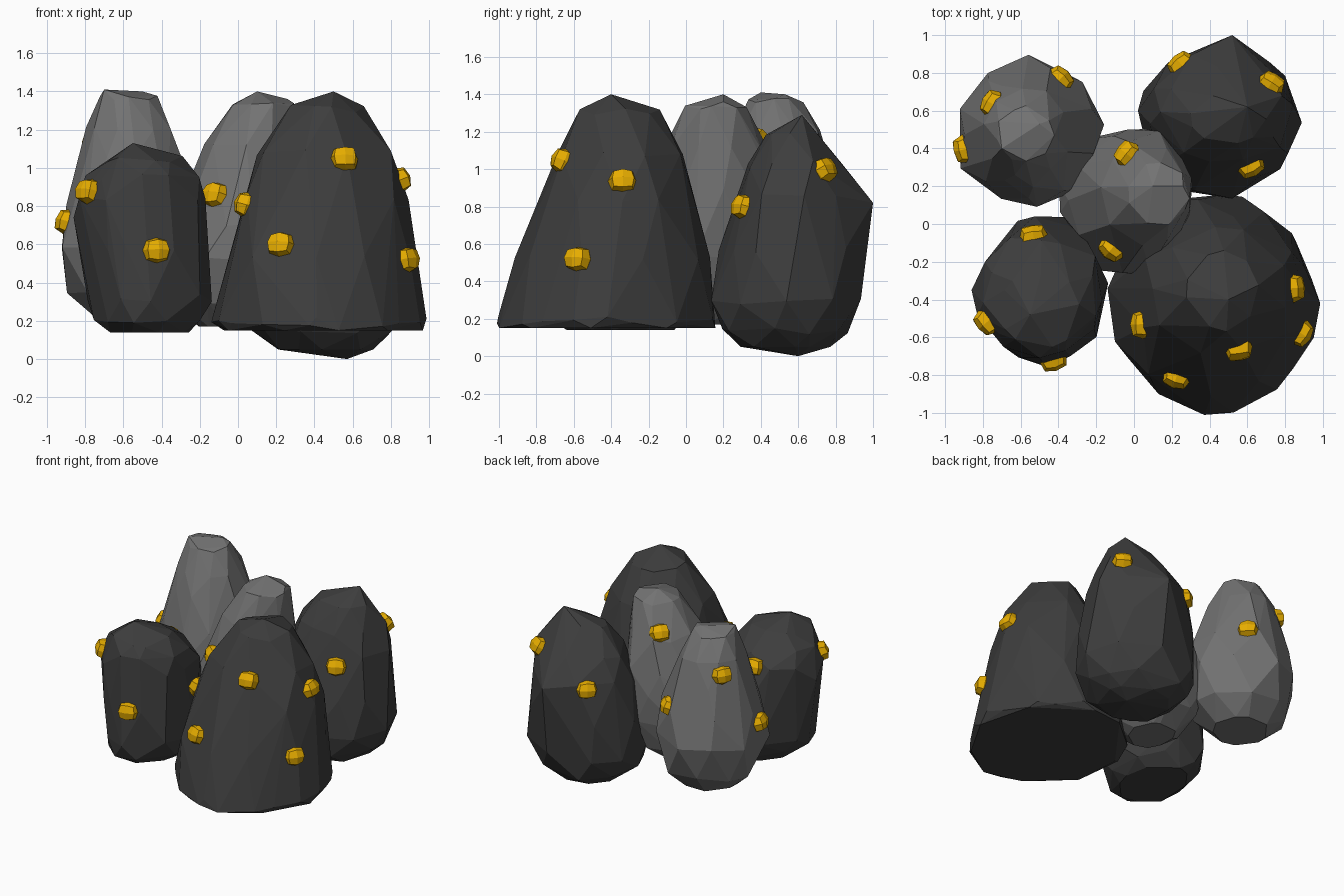
import bpy, bmesh, math, random
from mathutils import Vector
from mathutils.bvhtree import BVHTree

cube = bpy.data.objects.get("Cube")
if cube:
    bpy.data.objects.remove(cube)


def make_material(name, colour):
    mat = bpy.data.materials.new(name)
    mat.use_nodes = True
    mat.diffuse_color = (*colour, 1)
    shader = next(n for n in mat.node_tree.nodes if n.type == 'BSDF_PRINCIPLED')
    shader.inputs["Base Color"].default_value = (*colour, 1)
    return mat


DARK = make_material("dark stone", (.047, .047, .047))
LIGHT = make_material("light stone", (.17, .17, .17))
GOLD = make_material("gold", (.8, .42, 0))


def add_object(name, bm, material):
    mesh = bpy.data.meshes.new(name)
    bm.to_mesh(mesh)
    bm.free()
    mesh.materials.append(material)
    obj = bpy.data.objects.new(name, mesh)
    bpy.context.collection.objects.link(obj)
    return obj


def centre(section):
    z, x0, x1, y0, y1 = section
    return Vector(((x0 + x1) / 2, (y0 + y1) / 2, z))


def bulge(low, high, t):
    """Section between two others, swelling outwards on the way up."""
    ease = t ** 1.6
    sizes = [a + (b - a) * ease for a, b in zip(low[1:], high[1:])]
    return (low[0] + (high[0] - low[0]) * t, *sizes)


def undercut(belly, bottom, scale, t):
    """Section below the belly, shrinking towards the underside."""
    mid = centre(belly)
    shrink = 1 - (1 - scale) * t ** 3
    xs = [mid.x + (x - mid.x) * shrink for x in belly[1:3]]
    ys = [mid.y + (y - mid.y) * shrink for y in belly[3:]]
    return (belly[0] + (bottom - belly[0]) * t, *xs, *ys)


def faceted_rock(bottom, scale, belly, shoulder, crown, corners, seed, sides=9):
    """Chipped convex boulder around uneven oval sections and sharp corners."""
    sections = [undercut(belly, bottom, scale, t) for t in (1, .7)]
    sections += [bulge(belly, shoulder, t) for t in (0, .5)]
    sections += [bulge(shoulder, crown, t) for t in (0, .5, 1)]
    rng = random.Random(seed)
    bm = bmesh.new()
    for level, section in enumerate(sections):
        z, x0, x1, y0, y1 = section
        chip = .04 if level else 0
        for i in range(sides):
            angle = math.tau * (i + level / 2 + rng.uniform(-.3, .3)) / sides
            reach = rng.uniform(.95, 1.05) / 2
            offset = Vector((math.cos(angle) * (x1 - x0) * reach,
                             math.sin(angle) * (y1 - y0) * reach,
                             rng.uniform(0, chip)))
            bm.verts.new(centre(section) + offset)
    for corner in corners:
        bm.verts.new(corner)
    hull = bmesh.ops.convex_hull(bm, input=bm.verts)
    spare = {g for g in hull["geom_interior"] + hull["geom_unused"]
             if isinstance(g, bmesh.types.BMVert)}
    bmesh.ops.delete(bm, geom=list(spare), context='VERTS')
    bmesh.ops.dissolve_limit(bm, angle_limit=math.radians(5),
                             verts=bm.verts, edges=bm.edges)
    bmesh.ops.recalc_face_normals(bm, faces=bm.faces)
    return bm


def add_nugget(name, tree, axis, bearing, height, seed):
    """Rounded, slightly uneven cube seated in the stone along its normal."""
    rng = random.Random(seed)
    angle = math.radians(bearing)
    outward = Vector((math.cos(angle), math.sin(angle), 0))
    start = Vector((axis.x, axis.y, height)) + outward * 2
    point, normal, _, _ = tree.ray_cast(start, -outward)
    seat = point - normal * .012
    bm = bmesh.new()
    bmesh.ops.create_cube(bm, size=1)
    bmesh.ops.subdivide_edges(bm, edges=bm.edges, cuts=1, use_grid_fill=True)
    turn = normal.to_track_quat('Z', 'Y')
    for v in bm.verts:
        shape = v.co.normalized().lerp(v.co * 1.5, .2)
        shape.x *= 1.1
        v.co = seat + turn @ (shape * .072 * rng.uniform(.95, 1.05))
    add_object(name, bm, GOLD)


def add_boulder(name, stone, shoulder, nuggets, seed, **shape):
    """Boulder from three sections (z, x range, y range), with its nuggets."""
    rock = faceted_rock(shoulder=shoulder, seed=seed, **shape)
    tree = BVHTree.FromBMesh(rock)
    for i, (bearing, height) in enumerate(nuggets):
        add_nugget(f"{name}_nugget_{i + 1}", tree, centre(shoulder),
                   bearing, height, i)
    add_object(name, rock, stone)


# large flat-footed boulder
add_boulder("front_left_boulder", DARK, bottom=.15, scale=.99,
            belly=(.18, -.12, .96, -.99, .15),
            shoulder=(.83, .01, .9, -.76, .04),
            crown=(1.29, .27, .67, -.56, -.15),
            corners=[(.5, -.4, 1.4)],
            nuggets=[(243, .6), (288, 1.05), (3, .94), (333, .52), (202, .81)],
            seed=1)

# tall round-bottomed boulder
add_boulder("back_left_boulder", DARK, bottom=.05, scale=.6,
            belly=(.27, .02, .87, .13, .94),
            shoulder=(.83, .06, .83, .26, .93),
            crown=(1.18, .3, .7, .42, .69),
            corners=[(.6, .62, 1.29), (.52, 1, .82), (.57, .6, 0)],
            nuggets=[(301, .8), (28, 1), (128, .83)], seed=2)

# pale pointed boulder
add_boulder("back_right_boulder", LIGHT, bottom=.22, scale=.5,
            belly=(.58, -.95, -.15, .1, .88),
            shoulder=(1.03, -.83, -.3, .2, .77),
            crown=(1.34, -.73, -.42, .33, .62),
            corners=[(-.7, .4, 1.41), (-.5, .53, 1.4)],
            nuggets=[(58, .85), (141, 1.13), (195, .72)], seed=3)

# short forward-leaning boulder
add_boulder("front_right_boulder", DARK, bottom=.14, scale=.7,
            belly=(.3, -.79, -.15, -.76, .05),
            shoulder=(.83, -.83, -.16, -.72, -.02),
            crown=(1.03, -.71, -.28, -.65, -.26),
            corners=[(-.55, -.48, 1.13), (-.86, -.35, .74)],
            nuggets=[(281, .57), (208, .88), (97, .87)], seed=4)

# pale leaning boulder in the middle
add_boulder("centre_boulder", LIGHT, bottom=.17, scale=.45,
            belly=(.5, -.41, .29, -.28, .51),
            shoulder=(.88, -.24, .31, -.16, .5),
            crown=(1.3, -.03, .29, -.01, .33),
            corners=[(.1, .2, 1.4), (.26, .2, 1.36)],
            nuggets=[(243, .86), (110, 1.16)], seed=5)
